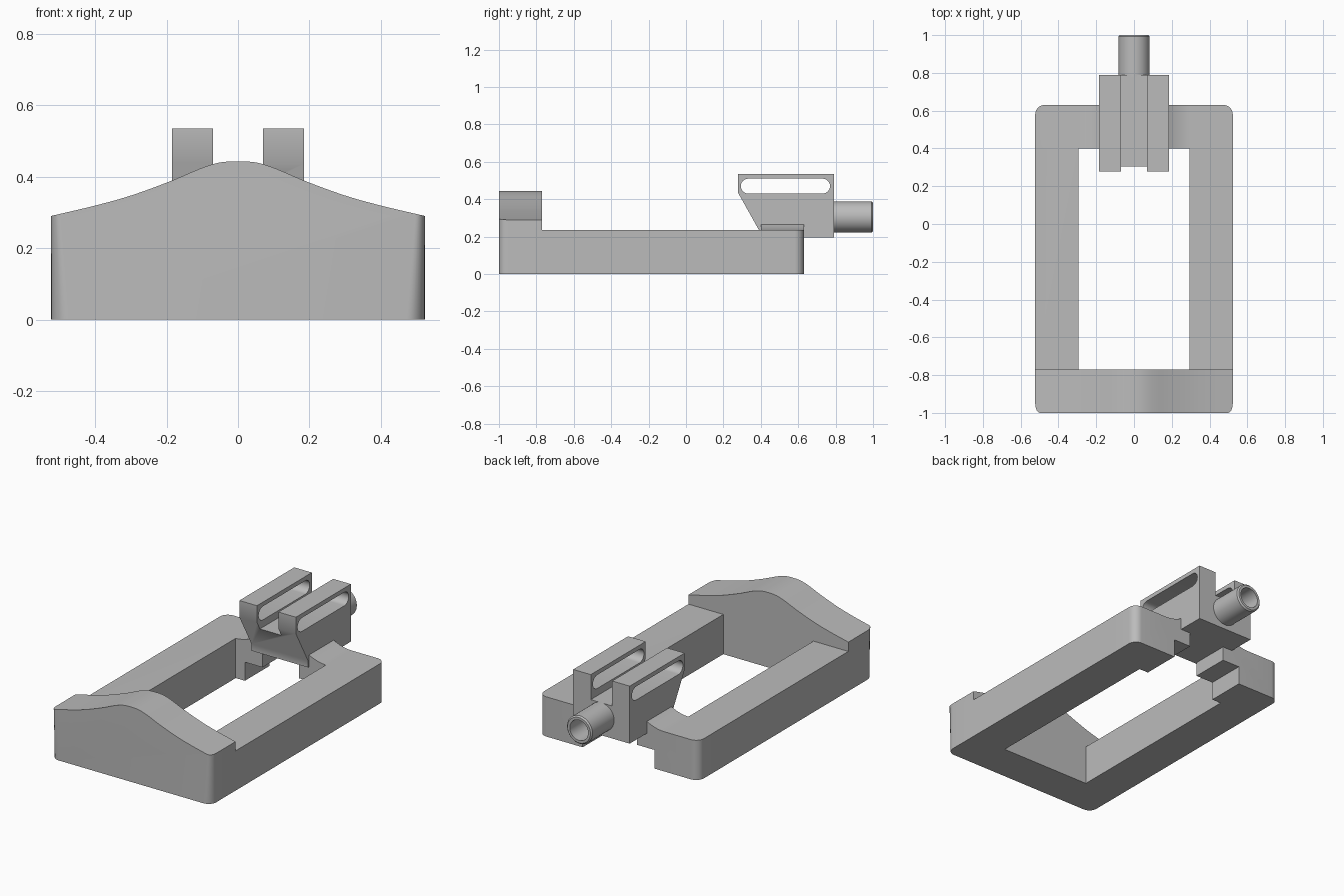
import bpy, bmesh, math
from mathutils import Vector

if "Cube" in bpy.data.objects:
    bpy.data.objects.remove(bpy.data.objects["Cube"])

grey = bpy.data.materials.new("plain grey")
grey.diffuse_color = (0.5, 0.5, 0.5, 1)
grey.use_nodes = True
grey.node_tree.nodes["Principled BSDF"].inputs["Base Color"].default_value = grey.diffuse_color


def prism(name, pts, axis, a, b, round_at=None, radius=0.05):
    """Extrude a 2D outline along an axis; optionally round vertical edges."""
    def place(p, t):
        return {"X": (t, p[0], p[1]), "Y": (p[0], t, p[1])}[axis]
    bm = bmesh.new()
    lo = [bm.verts.new(place(p, a)) for p in pts]
    hi = [bm.verts.new(place(p, b)) for p in pts]
    bm.faces.new(lo)
    bm.faces.new(hi)
    n = len(pts)
    for i in range(n):
        j = (i + 1) % n
        bm.faces.new((lo[i], lo[j], hi[j], hi[i]))
    bmesh.ops.recalc_face_normals(bm, faces=bm.faces)
    if round_at:
        edges = [e for e in bm.edges
                 if abs((e.verts[0].co - e.verts[1].co).normalized().z) > 0.99
                 and any((Vector(c) - e.verts[0].co.xy).length < 1e-3 for c in round_at)]
        bmesh.ops.bevel(bm, geom=edges, offset=radius, segments=8, profile=0.5, affect='EDGES')
    me = bpy.data.meshes.new(name)
    bm.to_mesh(me)
    bm.free()
    me.materials.append(grey)
    ob = bpy.data.objects.new(name, me)
    bpy.context.collection.objects.link(ob)
    return ob


def combine(target, other, op):
    """Apply a boolean and remove the helper."""
    mod = target.modifiers.new(op.lower(), 'BOOLEAN')
    mod.operation, mod.object, mod.solver = op, other, 'EXACT'
    activate(target)
    bpy.ops.object.modifier_apply(modifier=mod.name)
    bpy.data.objects.remove(other)


def activate(ob):
    bpy.ops.object.select_all(action='DESELECT')
    ob.select_set(True)
    bpy.context.view_layer.objects.active = ob


def smooth(ob):
    activate(ob)
    bpy.ops.object.shade_smooth_by_angle(angle=math.radians(30))


def rect(a0, b0, a1, b1):
    return [(a0, b0), (a1, b0), (a1, b1), (a0, b1)]


W, TOP = 0.523, 0.235

# Front ramp with a bell-shaped hump
keys = [(0, .443), (.05, .44), (.1, .425), (.185, .389), (.3, .347), (.4, .319), (W, .29)]


def hump(x):
    """Smooth cubic interpolation through the key heights."""
    def slope(i):
        if i == 0:
            return 0
        p, q = keys[i - 1], keys[min(i + 1, len(keys) - 1)]
        return (q[1] - p[1]) / (q[0] - p[0])
    x = abs(x)
    for i in range(len(keys) - 1):
        (x0, z0), (x1, z1) = keys[i], keys[i + 1]
        if x <= x1 + 1e-6:
            h = x1 - x0
            t = (x - x0) / h
            return ((2*t**3 - 3*t**2 + 1) * z0 + (t**3 - 2*t**2 + t) * h * slope(i)
                    + (3*t**2 - 2*t**3) * z1 + (t**3 - t**2) * h * slope(i + 1))


xs = [W - 2 * W * i / 40 for i in range(41)]
frame = prism("frame", [(-W, 0), (W, 0)] + [(x, hump(x)) for x in xs],
              "Y", -1, -0.77, [(-W, -1), (W, -1)])

for s in (1, -1):
    # Side rail
    rail = prism("side_rail", rect(s * .295, 0, s * W, TOP), "Y", -0.8, 0.45)
    combine(frame, rail, 'UNION')
    # Rear jaw: lower relief, ledge, block seat and flared top
    flare = [(.185 + .115 * i / 8, TOP + .03 * (1 - i / 8) ** 2) for i in range(9)]
    outline = [(W, 0), (.235, 0), (.235, .11), (.12, .11), (.12, .195), (.185, .195)]
    outline += flare + [(W, TOP)]
    jaw = prism("rear_jaw", [(s * x, z) for x, z in outline],
                "Y", 0.40, 0.63, [(s * W, 0.63)])
    combine(frame, jaw, 'UNION')
smooth(frame)

# Clamp block with sloped nose
block = prism("clamp_block", [(.277, .535), (.277, .437), (.39, .235), (.39, .195),
                              (.79, .195), (.79, .535)], "X", -.185, .185)
# Channel between the two lugs
combine(block, prism("channel_cutter", rect(.2, .387, .9, .7), "X", -.07, .07), 'DIFFERENCE')
# Long slot through both lugs
slot = []
for cy, start in ((.73, -90), (.333, 90)):
    for i in range(13):
        a = math.radians(start + 15 * i)
        slot.append((cy + .04 * math.cos(a), .47 + .04 * math.sin(a)))
combine(block, prism("slot_cutter", slot, "X", -.3, .3), 'DIFFERENCE')
smooth(block)

# Rear tube, lathed about the y axis with a blind bore
profile = [(.083, .78), (.083, .992), (.075, 1.0), (.06, 1.0), (.06, .80), (0, .80)]
bm = bmesh.new()
verts = [bm.verts.new((r, y, .305)) for r, y in profile]
edges = [bm.edges.new(p) for p in zip(verts, verts[1:])]
bmesh.ops.spin(bm, geom=verts + edges, cent=(0, 0, .305), axis=(0, 1, 0),
               angle=2 * math.pi, steps=40)
bmesh.ops.remove_doubles(bm, verts=bm.verts, dist=1e-4)
bmesh.ops.recalc_face_normals(bm, faces=bm.faces)
if sum(f.normal.dot(f.calc_center_median() - Vector((0, .9, .305)))
       for f in bm.faces if f.calc_center_median().y < .9 and
       (f.calc_center_median().xz - Vector((0, .305))).length > .08) < 0:
    bmesh.ops.reverse_faces(bm, faces=bm.faces)
me = bpy.data.meshes.new("rear_tube")
bm.to_mesh(me)
bm.free()
me.materials.append(grey)
tube = bpy.data.objects.new("rear_tube", me)
bpy.context.collection.objects.link(tube)
smooth(tube)
